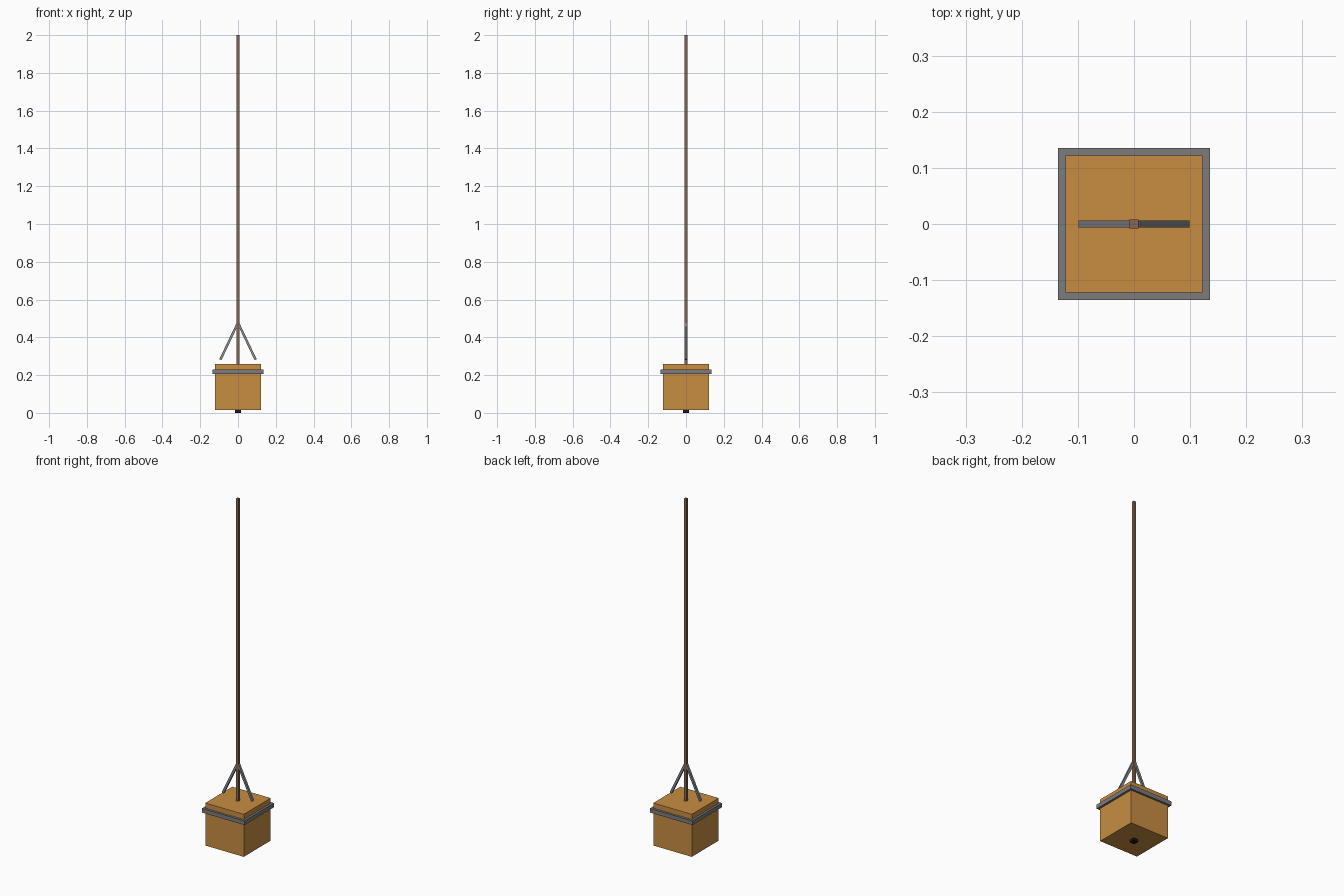
import bpy
import bmesh
from math import radians
from mathutils import Matrix

if "Cube" in bpy.data.objects:
    bpy.data.objects.remove(bpy.data.objects["Cube"])


def material(name, rgb):
    m = bpy.data.materials.new(name)
    m.diffuse_color = (*rgb, 1)
    m.use_nodes = True
    m.node_tree.nodes["Principled BSDF"].inputs["Base Color"].default_value = m.diffuse_color
    return m


wood = material("orange_wood", (0.58, 0.27, 0.055))
rope = material("brown_rope", (0.25, 0.14, 0.08))
metal = material("grey_metal", (0.24, 0.25, 0.27))
band = material("grey_band", (0.2, 0.2, 0.2))
black = material("black", (0.01, 0.008, 0.006))


def finish(name, bm, mat):
    mesh = bpy.data.meshes.new(name)
    bm.to_mesh(mesh)
    bm.free()
    mesh.materials.append(mat)
    ob = bpy.data.objects.new(name, mesh)
    bpy.context.collection.objects.link(ob)
    return ob


def box(name, size, loc, mat, tilt=0):
    bm = bmesh.new()
    bmesh.ops.create_cube(bm, size=1, matrix=Matrix.Diagonal((*size, 1)))
    ob = finish(name, bm, mat)
    ob.location = loc
    ob.rotation_euler.y = tilt
    return ob


# Hanging crate and the cable above it
box("crate", (0.245, 0.245, 0.245), (0, 0, 0.1375), wood)
box("cable", (0.016, 0.016, 1.74), (0, 0, 1.13), rope)

# Metal band wrapped round the crate
box("band", (0.27, 0.27, 0.024), (0, 0, 0.218), band)

# Two sloping hanger struts
for side, name in ((-1, "left_strut"), (1, "right_strut")):
    box(name, (0.0125, 0.0125, 0.215), (side * 0.047, 0, 0.379), metal,
        -side * radians(25.5))

# Small black plug under the crate
box("bottom_plug", (0.03, 0.03, 0.02), (0, 0, 0.01), black)
